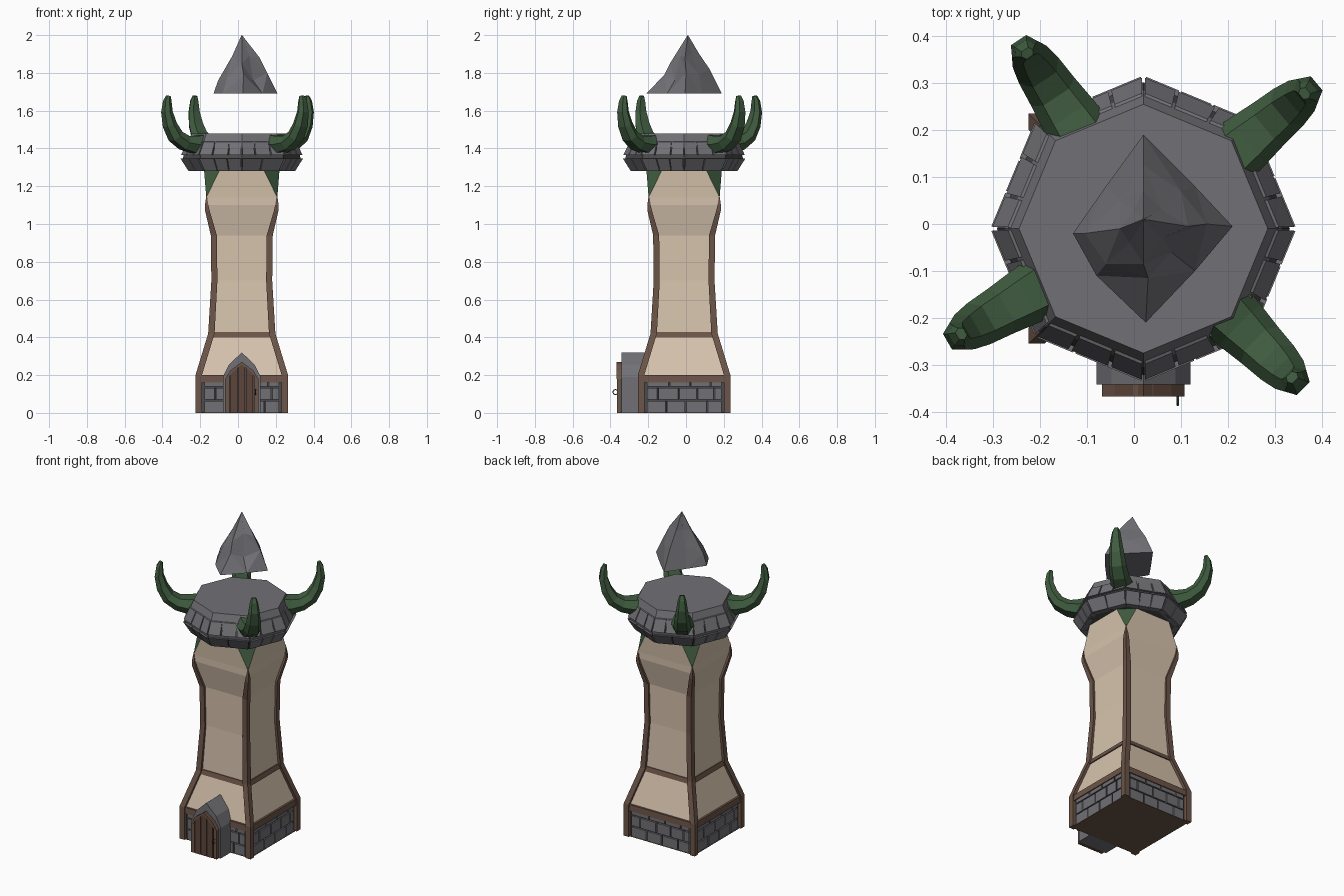
import bpy, bmesh, math
from mathutils import Vector

if "Cube" in bpy.data.objects:
    bpy.data.objects.remove(bpy.data.objects["Cube"])

CX, CY = 0.02, -0.01


def material(name, *rgb):
    m = bpy.data.materials.new(name)
    m.diffuse_color = (*rgb, 1)
    m.use_nodes = True
    m.node_tree.nodes["Principled BSDF"].inputs["Base Color"].default_value = m.diffuse_color
    return m


STONE = material("grey stone", 0.165, 0.165, 0.18)
MORTAR = material("dark mortar", 0.07, 0.07, 0.075)
PLASTER = material("cream plaster", 0.68, 0.55, 0.42)
WOOD = material("brown timber", 0.15, 0.09, 0.065)
DOOR = material("dark door wood", 0.11, 0.06, 0.042)
GREEN = material("dark green", 0.05, 0.105, 0.05)


def build(name, verts, faces, *mats, index=None):
    me = bpy.data.meshes.new(name)
    me.from_pydata([tuple(v) for v in verts], [], faces)
    for m in mats:
        me.materials.append(m)
    if index:
        for p, i in zip(me.polygons, index):
            p.material_index = i
    bm = bmesh.new()
    bm.from_mesh(me)
    bmesh.ops.recalc_face_normals(bm, faces=bm.faces)
    bm.to_mesh(me)
    bm.free()
    ob = bpy.data.objects.new(name, me)
    bpy.context.collection.objects.link(ob)
    return ob


def loft(name, rings, *mats, index=None, caps=True):
    """Skin between rings that all have the same number of points."""
    n = len(rings[0])
    verts = [p for r in rings for p in r]
    faces, idx = [], []
    for i in range(len(rings) - 1):
        for j in range(n):
            k = (j + 1) % n
            faces.append((i * n + j, i * n + k, (i + 1) * n + k, (i + 1) * n + j))
            idx.append(index[i] if index else 0)
    if caps:
        faces += [tuple(range(n)), tuple(range(len(verts) - n, len(verts)))]
        idx += [idx[0], idx[-1]]
    return build(name, verts, faces, *mats, index=idx)


def corner(n, k, r, z):
    a = 2 * math.pi * k / n + (math.pi / 4 if n == 4 else 0)
    return Vector((CX + r * math.cos(a), CY + r * math.sin(a), z))


def ring(n, r, z):
    return [corner(n, k, r, z) for k in range(n)]


def block(name, n, k, t0, t1, profile, mat):
    """Piece of side k of an n-gon, from t0 to t1, with a (radius, z) section."""
    rings = [[corner(n, k, r, z).lerp(corner(n, k + 1, r, z), t) for r, z in profile]
             for t in (t0, t1)]
    return loft(name, rings, mat)


def prism(name, outline, y0, y1, mat):
    return loft(name, [[(CX + x, y, z) for x, z in outline] for y in (y0, y1)], mat)


Q = math.sqrt(2)

# stone base: dark core and raised bricks in three courses
loft("base_core", [ring(4, 0.222 * Q, 0.004), ring(4, 0.222 * Q, 0.19)], MORTAR)
loft("base_floor", [ring(4, 0.235 * Q, 0), ring(4, 0.235 * Q, 0.005)], WOOD)
courses = [(0.004, 0.063, (0.07, 0.3, 0.52, 0.76, 0.93)),
           (0.07, 0.132, (0.07, 0.2, 0.44, 0.65, 0.84, 0.93)),
           (0.139, 0.163, (0.07, 0.33, 0.57, 0.8, 0.93))]
for k in range(4):
    for z0, z1, cuts in courses:
        for a, b in zip(cuts, cuts[1:]):
            block("base_brick", 4, k, a + 0.008, b - 0.008,
                  [(0.2 * Q, z0), (0.234 * Q, z0), (0.234 * Q, z1), (0.2 * Q, z1)], STONE)
    # timber bands above the bricks and across the plaster
    block("base_band", 4, k, 0.03, 0.97,
          [(0.2 * Q, 0.162), (0.24 * Q, 0.162), (0.238 * Q, 0.2), (0.2 * Q, 0.2)], WOOD)
    block("middle_band", 4, k, 0.03, 0.97,
          [(0.14 * Q, 0.40), (0.175 * Q, 0.40), (0.167 * Q, 0.428), (0.14 * Q, 0.428)], WOOD)

# plaster shaft
loft("shaft", [ring(4, h * Q, z) for h, z in
               [(0.226, 0.18), (0.226, 0.2), (0.162, 0.42), (0.148, 0.7), (0.152, 0.94),
                (0.187, 1.1), (0.188, 1.14)]], PLASTER, caps=False)

# shaft head: square turns to octagon, green facets on the corners
verts, faces, idx = ring(4, 0.188 * Q, 1.14), [], []
for sx, sy in ((1, 1), (-1, 1), (-1, -1), (1, -1)):
    pair = [(0.2 * sx, 0.115 * sy), (0.115 * sx, 0.2 * sy)]
    if sx != sy:
        pair.reverse()
    verts += [(CX + x, CY + y, 1.29) for x, y in pair]
for k in range(4):
    a, b, m = 4 + 2 * k, 5 + 2 * k, (k + 1) % 4
    faces += [(k, a, b), (k, m, 4 + 2 * m, b)]
    idx += [1, 0]
build("shaft_head", verts, faces, PLASTER, GREEN, index=idx)

# corner posts following the shaft
post = [(0.245, 0, 0.034), (0.245, 0.2, 0.034), (0.178, 0.42, 0.034), (0.161, 0.7, 0.032),
        (0.164, 0.94, 0.032), (0.194, 1.07, 0.024), (0.195, 1.1, 0.018), (0.187, 1.155, 0.002)]
for sx in (1, -1):
    for sy in (1, -1):
        rings = [[(CX + sx * x, CY + sy * y, z) for x, y in
                  ((h, h), (h - w, h), (h - w, h - w), (h, h - w))] for h, z, w in post]
        loft("corner_post", rings, WOOD)

# octagonal crown: core with a dark joint, and two rows of blocks
loft("crown_core", [ring(8, r, z) for r, z in
                    [(0.277, 1.28), (0.312, 1.345), (0.306, 1.37), (0.295, 1.41), (0.265, 1.48)]],
     STONE, MORTAR, index=[1, 1, 1, 0])
for k in range(8):
    cuts = (0.012, 0.36, 0.66, 0.988) if k % 2 else (0.012, 0.48, 0.988)
    for a, b in zip(cuts, cuts[1:]):
        block("crown_lower_block", 8, k, a + 0.01, b - 0.01,
              [(0.25, 1.28), (0.284, 1.28), (0.326, 1.346), (0.25, 1.346)], STONE)
    for a, b in ((0.015, 0.3), (0.33, 0.67), (0.7, 0.985)):
        block("crown_upper_block", 8, k, a, b,
              [(0.25, 1.365), (0.323, 1.365), (0.29, 1.435), (0.25, 1.45)], STONE)

# four curved horns: (radius, z, width, thickness) along the path
path = [(0.22, 1.425, 0.14, 0.1), (0.29, 1.42, 0.125, 0.09), (0.35, 1.43, 0.11, 0.075),
        (0.405, 1.465, 0.1, 0.068), (0.44, 1.525, 0.085, 0.06), (0.458, 1.595, 0.065, 0.048),
        (0.455, 1.65, 0.048, 0.036), (0.448, 1.678, 0.028, 0.02)]
for deg in (40, 123.5, 210, 315):
    c, s = math.cos(math.radians(deg)), math.sin(math.radians(deg))
    rings = []
    for i, (r, z, w, t) in enumerate(path):
        p, q = path[max(i - 1, 0)], path[min(i + 1, len(path) - 1)]
        d = Vector((q[0] - p[0], q[1] - p[1])).normalized()
        sec = []
        for u, v in ((0.5, 0), (0.3, 0.5), (-0.3, 0.5), (-0.5, 0), (-0.3, -0.5), (0.3, -0.5)):
            rr, zz, side = r - d.y * v * t, z + d.x * v * t, u * w
            sec.append((CX + rr * c - side * s, CY + rr * s + side * c, zz))
        rings.append(sec)
    loft("horn", rings, GREEN)

# floating rock above the crown
low = [(0.21, -0.005), (0.13, 0.08), (0.02, 0.19), (-0.06, 0.08),
       (-0.13, -0.02), (-0.08, -0.11), (0.025, -0.21), (0.13, -0.10)]
mid = [(0.155, 0, 1.80), (0.10, 0.07, 1.79), (0.02, 0.125, 1.82), (-0.03, 0.05, 1.81),
       (-0.105, -0.02, 1.76), (-0.06, -0.085, 1.77), (0.03, -0.115, 1.79), (0.08, -0.06, 1.76)]
top = [(0.115, -0.005, 1.88), (0.06, 0.03, 1.9), (0.02, 0.07, 1.9), (0, 0.03, 1.9),
       (-0.03, -0.01, 1.89), (-0.01, -0.04, 1.87), (0.02, -0.085, 1.85), (0.06, -0.03, 1.89)]
peak = [(0.02 + 0.001 * math.cos(k * math.pi / 4), 0.01 + 0.001 * math.sin(k * math.pi / 4), 2.0)
        for k in range(8)]
rock = loft("floating_rock", [[(x, y, 1.69) for x, y in low], mid, top, peak], STONE)
tri = rock.modifiers.new("facets", "TRIANGULATE")
tri.quad_method = 'SHORTEST_DIAGONAL'


# pointed doorway and plank door
def arch(w, shoulder, peak_z):
    half = [(w, 0), (w, shoulder), (w * 0.68, shoulder + (peak_z - shoulder) * 0.5)]
    return half + [(0, peak_z)] + [(-x, z) for x, z in reversed(half)]


prism("door_surround", arch(0.1, 0.19, 0.32), -0.342, -0.17, STONE)
prism("door_backing", arch(0.088, 0.18, 0.268), -0.346, -0.34, MORTAR)


def arch_top(x):
    x = abs(x)
    return 0.27 - x * 0.75 if x < 0.06 else 0.225 - (x - 0.06) * 1.6


for a, b, m in ((-0.088, -0.066, WOOD), (-0.06, -0.022, DOOR), (-0.018, 0.018, DOOR),
                (0.022, 0.06, DOOR), (0.066, 0.088, WOOD)):
    c = (a + b) / 2
    prism("door_plank", [(a, 0), (b, 0), (b, arch_top(b)), (c, arch_top(c)), (a, arch_top(a))],
          -0.365, -0.34, m)
for s in (1, -1):
    prism("door_arch_trim", [(s * 0.088, 0.18), (s * 0.06, 0.225), (0, 0.27), (0, 0.255),
                             (s * 0.052, 0.212), (s * 0.072, 0.18)], -0.368, -0.34, WOOD)

# ring handle
bpy.ops.mesh.primitive_torus_add(major_radius=0.013, minor_radius=0.003, major_segments=10,
                                 minor_segments=5, location=(0.093, -0.373, 0.11),
                                 rotation=(0, math.pi / 2, 0))
handle = bpy.context.object
handle.name = "door_handle"
handle.data.materials.append(MORTAR)
